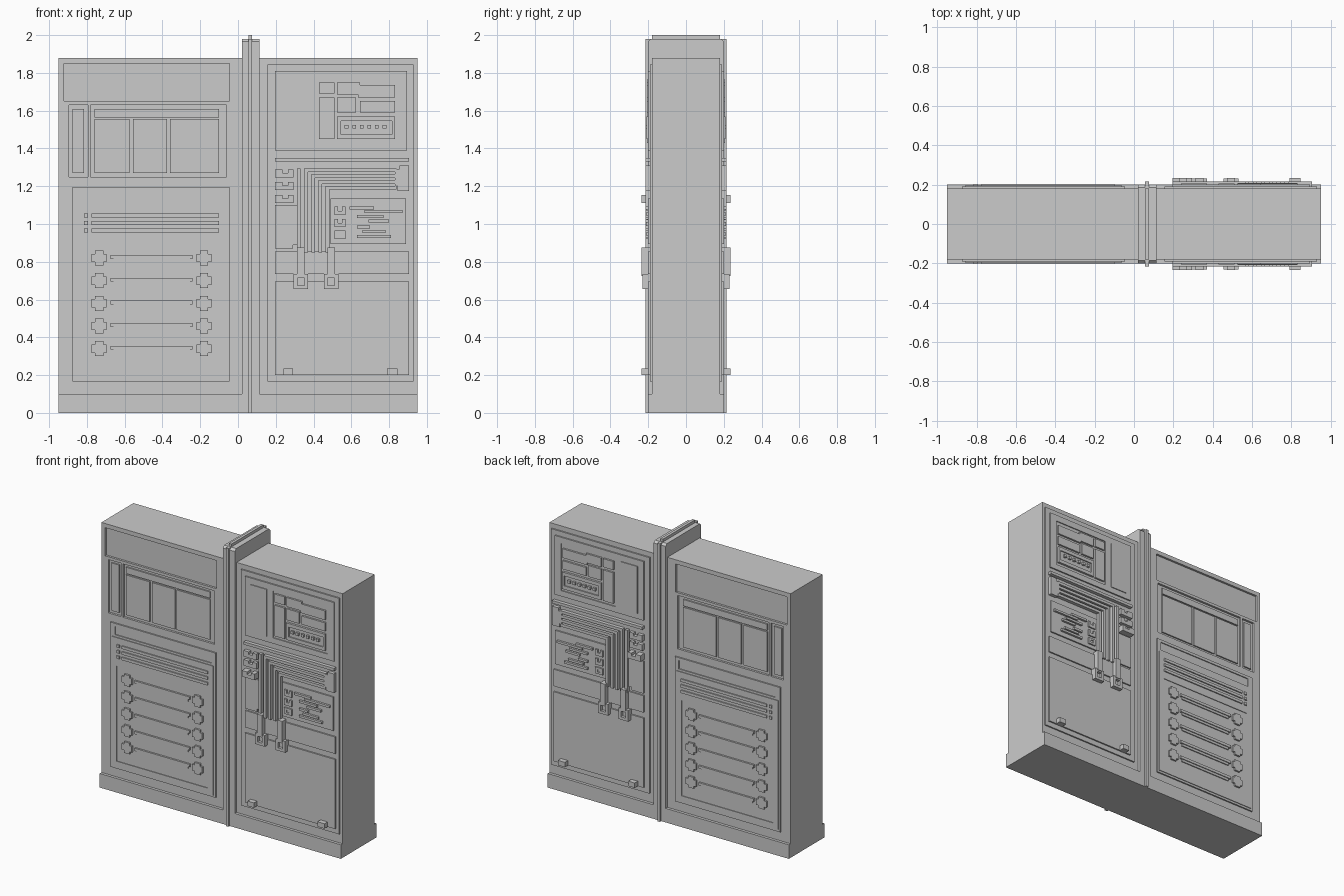
import bpy, bmesh

# Depth levels, measured outwards from the middle of the cabinet
BODY, FRAME, FACE, DETAIL, TOP = 0.18, 0.19, 0.2, 0.215, 0.235

if "Cube" in bpy.data.objects:
    bpy.data.objects.remove(bpy.data.objects["Cube"])


def make(name, loops, push):
    """Extrude each closed loop of 3D points along push, all in one object."""
    bm = bmesh.new()
    for loop in loops:
        face = bm.faces.new([bm.verts.new(p) for p in loop])
        new = bmesh.ops.extrude_face_region(bm, geom=[face])["geom"]
        verts = [v for v in new if isinstance(v, bmesh.types.BMVert)]
        sign = -1 if loop[0][1] < 0 and push[1] else 1
        bmesh.ops.translate(bm, verts=verts, vec=[c * sign for c in push])
    bmesh.ops.recalc_face_normals(bm, faces=bm.faces)
    mesh = bpy.data.meshes.new(name)
    bm.to_mesh(mesh)
    bm.free()
    obj = bpy.data.objects.new(name, mesh)
    bpy.context.collection.objects.link(obj)
    return obj


def rect(x0, z0, x1, z1):
    return [(x0, z0), (x1, z0), (x1, z1), (x0, z1)]


def block(name, x0, z0, x1, z1, y):
    return make(name, [[(x, -y, z) for x, z in rect(x0, z0, x1, z1)]], (0, -2 * y, 0))


def plates(name, shapes, inner, outer):
    """Flat shapes standing between two depths, on front and back alike."""
    shapes = [rect(*s) if not isinstance(s[0], tuple) else s for s in shapes]
    loops = [[(x, side * inner, z) for x, z in s] for s in shapes for side in (-1, 1)]
    return make(name, loops, (0, outer - inner, 0))


def recess(obj, shapes, floor):
    """Sink shapes into the front and back of an object."""
    cutter = plates("cutter", shapes, floor, TOP + 0.1)
    cutter.hide_render = True
    mod = obj.modifiers.new("recess", "BOOLEAN")
    mod.operation, mod.solver, mod.object = "DIFFERENCE", "EXACT", cutter
    bpy.context.view_layer.objects.active = obj
    bpy.ops.object.modifier_apply(modifier=mod.name)
    bpy.data.objects.remove(cutter)


def side_profile(name, half, x0, x1):
    """Symmetric y-z outline extruded across x."""
    outline = half + [(-y, z) for y, z in reversed(half)]
    return make(name, [[(x0, y, z) for y, z in outline]], (x1 - x0, 0, 0))


def inset(r, d):
    return (r[0] + d, r[1] + d, r[2] - d, r[3] - d)


def slab_body(name, x0, x1):
    obj = make(name, [[(x, -BODY, z) for x, z in rect(x0, 0.1, x1, 1.88)]], (0, -2 * BODY, 0))
    return obj


# Plinth, cabinet body and central divider
block("plinth", -0.95, 0, 0.95, 0.1, FACE)
body = slab_body("cabinet_body", -0.95, 0.95)
side_profile("divider", [(FACE, 0.1), (FACE, 1.965), (0.185, 1.98)], 0.02, 0.115)
side_profile("divider_fin", [(DETAIL, 0), (DETAIL, 1.98), (BODY, 1.98), (BODY, 2)], 0.055, 0.075)

# Header and window recesses with raised panes
bays = [(-0.895, 1.25, -0.795, 1.63), (-0.78, 1.25, -0.06, 1.63)]
recess(body, [(-0.92, 1.65, -0.045, 1.85)] + bays, 0.165)
panes = [inset(bays[0], 0.02), (-0.76, 1.565, -0.1, 1.61)]
panes += [(a, 1.27, b, 1.555) for a, b in ((-0.76, -0.575), (-0.555, -0.375), (-0.36, -0.1))]
plates("window_panes", panes, 0.16, 0.175)

# Lower rack panel
rack = plates("rack_frame", [(-0.875, 0.165, -0.045, 1.195)], 0.17, FRAME)
recess(rack, [(-0.835, 1.115, -0.075, 1.175)], 0.183)
door = plates("rack_door", [(-0.86, 0.18, -0.06, 1.1)], 0.17, 0.195)
recess(door, [(-0.82, 0.22, -0.1, 0.9)], 0.187)

# Slats with a small lamp beside each
for z in (1.045, 1.005, 0.965):
    plates("vent_slat", [(-0.775, z - 0.01, -0.1, z + 0.01)], BODY, 0.203)
    plates("vent_lamp", [(-0.815, z - 0.01, -0.795, z + 0.01)], BODY, 0.203)


def cross(cx, cz, r=0.04, t=0.022):
    quarter = [(r, -t), (r, t), (t, t), (t, r)]
    pts = []
    for turn in range(4):
        pts += [(cx + a, cz + b) for a, b in quarter[:3]]
        quarter = [(-b, a) for a, b in quarter]
    return pts


# Rack drawers: cross knobs joined by stepped rails
for i in range(5):
    z = 0.82 - 0.12 * i
    plates("cross_knobs", [cross(-0.735, z), cross(-0.18, z)], BODY, 0.203)
    plates("drawer_rail", [(-0.675, z - 0.005, -0.24, z + 0.015)], BODY, 0.203)
    plates("drawer_rail_lip", [(-0.66, z - 0.022, -0.255, z - 0.005)], BODY, 0.197)

# Equipment side frame, door, band and strip
plates("equipment_frame", [(0.155, 0.165, 0.93, 1.845)], 0.17, FRAME)
plates("equipment_door", [(0.195, 0.2, 0.905, 0.695)], BODY, FACE)
plates("cross_band", [(0.195, 0.735, 0.905, 0.855)], BODY, FACE)
plates("cross_strip", [(0.195, 1.33, 0.905, 1.35)], BODY, DETAIL)
plates("door_catches", [(0.24, 0.2, 0.29, 0.235), (0.79, 0.2, 0.845, 0.235)], BODY, TOP)

# Control panel with sunken bays
control = plates("control_panel", [(0.195, 1.39, 0.895, 1.81)], BODY, FACE)
recess(control, [(0.415, 1.43, 0.845, 1.765)], 0.193)
plates("control_cover", [(0.24, 1.43, 0.37, 1.765)], BODY, 0.206)
hood = [(0.525, 1.75), (0.525, 1.685), (0.635, 1.685), (0.635, 1.67), (0.83, 1.67),
        (0.83, 1.735), (0.645, 1.735), (0.645, 1.75)]
plates("control_modules", [(0.43, 1.69, 0.51, 1.75), (0.43, 1.45, 0.51, 1.67), hood,
                           (0.525, 1.59, 0.625, 1.67), (0.645, 1.59, 0.83, 1.65)], BODY, 0.206)
keypad = plates("keypad", [(0.525, 1.45, 0.83, 1.57)], BODY, 0.208)
recess(keypad, [(0.545, 1.475, 0.815, 1.545)], 0.2)
plates("keypad_buttons", [(x - 0.01, 1.505, x + 0.01, 1.525)
                          for x in [0.575 + 0.04 * i for i in range(6)]], FRAME, DETAIL)


# Conduits turning from the clamps to the terminal block
def conduit(x, z, w=0.02, foot=0.85, end=0.84):
    return [(x, foot), (x, z), (end, z), (end, z - w), (x + w, z - w), (x + w, foot)]


plates("conduits", [conduit(0.35 + 0.038 * i, 1.295 - 0.031 * i) for i in range(4)], BODY, DETAIL)
plates("straight_conduit", [(0.312, 0.85, 0.332, 1.295)], BODY, DETAIL)
plates("terminal_block", [[(0.845, 1.175), (0.905, 1.175), (0.905, 1.31), (0.855, 1.31),
                           (0.855, 1.29), (0.83, 1.29), (0.83, 1.2), (0.845, 1.2)]], BODY, DETAIL)

# Notched connectors and the backing plate below them
for z, depth in ((1.27, DETAIL), (1.205, DETAIL), (1.135, TOP)):
    top, low, mid = z + 0.018, z - 0.025, z
    plates("connector", [[(0.195, low), (0.295, low), (0.295, top), (0.265, top), (0.265, mid),
                          (0.235, mid), (0.235, top), (0.195, top)]], BODY, depth)
plates("backing_plate", [[(0.195, 0.87), (0.29, 0.87), (0.29, 0.89), (0.312, 0.89),
                          (0.312, 1.1), (0.195, 1.1)]], BODY, FACE)

# Clamps over the band
for x in (0.333, 0.493):
    plates("clamp_arm", [(x - 0.02, 0.725, x + 0.02, 0.875)], BODY, TOP)
    foot = (x - 0.038, 0.655, x + 0.038, 0.735)
    clamp = plates("clamp_foot", [foot], BODY, 0.23)
    recess(clamp, [inset(foot, 0.02)], 0.21)

# Circuit panel: sockets and stepped bars
plates("circuit_panel", [(0.49, 0.895, 0.89, 1.135)], BODY, FACE)
for z in (1.07, 1.005):
    plates("socket", [[(0.51, z - 0.022), (0.57, z - 0.022), (0.57, z + 0.022), (0.55, z + 0.022),
                       (0.55, z), (0.53, z), (0.53, z + 0.022), (0.51, z + 0.022)]], FRAME, 0.21)
socket = plates("square_socket", [(0.51, 0.92, 0.57, 0.965)], FRAME, 0.21)
recess(socket, [(0.53, 0.933, 0.55, 0.952)], 0.203)
bars = [(0.59, 1.085, 0.72), (0.67, 1.065, 0.87), (0.63, 1.04, 0.77), (0.69, 1.015, 0.8),
        (0.63, 0.985, 0.7), (0.66, 0.96, 0.78), (0.63, 0.935, 0.81)]
plates("circuit_bars", [(a, z - 0.008, b, z + 0.008) for a, z, b in bars], FRAME, DETAIL)
